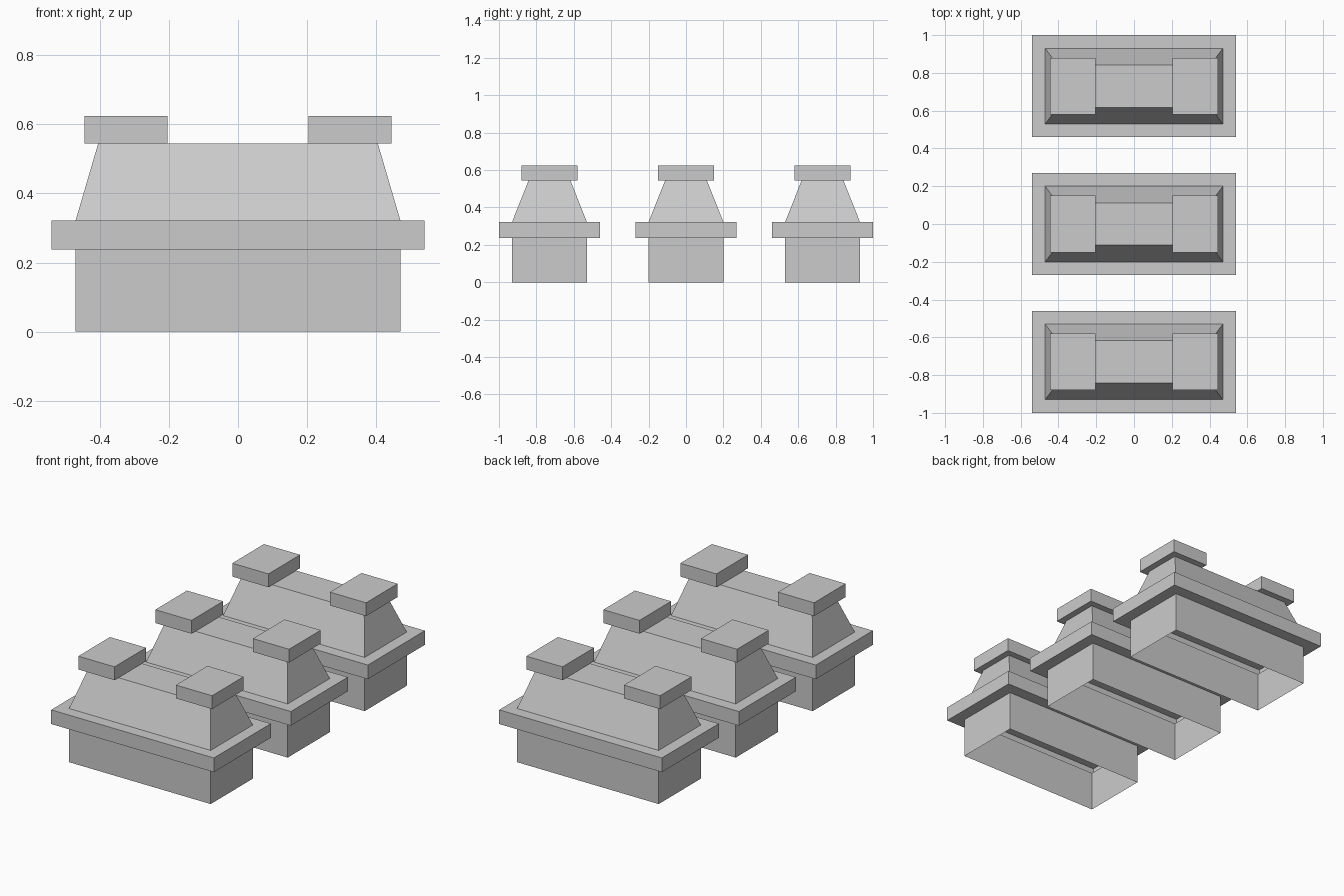
import bpy, bmesh

if "Cube" in bpy.data.objects:
    bpy.data.objects.remove(bpy.data.objects["Cube"])

def make_object(name, bm, y):
    bmesh.ops.recalc_face_normals(bm, faces=bm.faces[:])
    mesh = bpy.data.meshes.new(name)
    bm.to_mesh(mesh)
    bm.free()
    obj = bpy.data.objects.new(name, mesh)
    obj.location.y = y
    bpy.context.collection.objects.link(obj)
    return obj

def stacked_shell(name, rings, y, x=0, close_bottom=False):
    """Loft rectangles given as (half width, half depth, height)."""
    bm = bmesh.new()
    loops = [[bm.verts.new((x + sx * w, sy * d, z))
              for sx, sy in ((-1, -1), (1, -1), (1, 1), (-1, 1))]
             for w, d, z in rings]
    for low, high in zip(loops, loops[1:]):
        for i in range(4):
            j = (i + 1) % 4
            bm.faces.new((low[i], low[j], high[j], high[i]))
    bm.faces.new(loops[-1])
    if close_bottom:
        bm.faces.new(loops[0][::-1])
    return make_object(name, bm, y)

# Plinth, ledge and tapered top form one shell, open underneath
BODY = [(0.47, 0.20, 0.0), (0.47, 0.20, 0.237), (0.54, 0.27, 0.237),
        (0.54, 0.27, 0.322), (0.47, 0.20, 0.322), (0.405, 0.112, 0.544)]
# Square cap block
CAP = [(0.12, 0.15, 0.544), (0.12, 0.15, 0.624)]

for n, y in enumerate((-0.73, 0.0, 0.73), 1):
    stacked_shell(f"block_body_{n}", BODY, y)
    # Pair of caps, one at each end
    for side, sign in (("left", -1), ("right", 1)):
        stacked_shell(f"{side}_cap_{n}", CAP, y, x=sign * 0.324, close_bottom=True)
